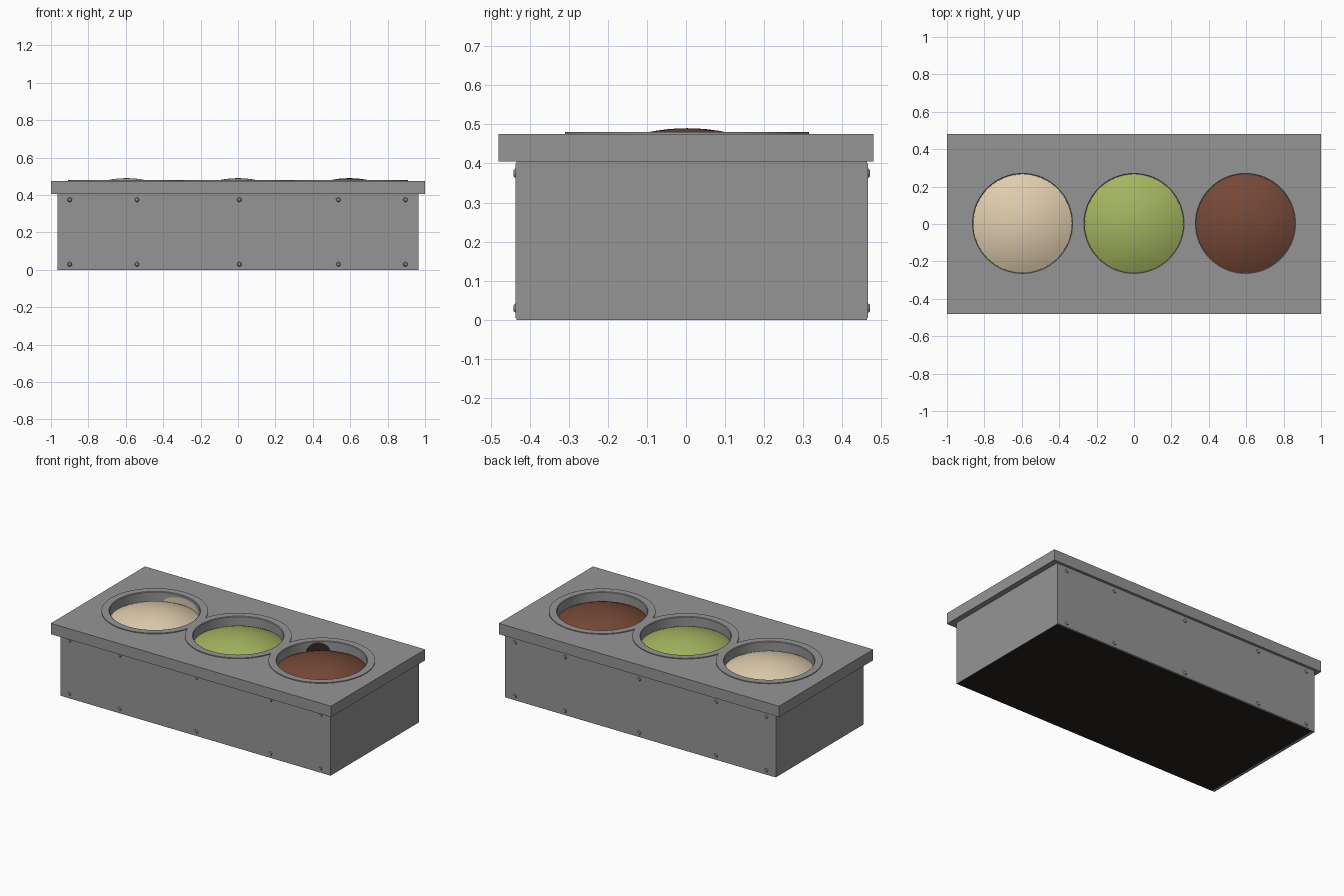
import bpy, bmesh, math
from mathutils import Matrix

if "Cube" in bpy.data.objects:
    bpy.data.objects.remove(bpy.data.objects["Cube"])


def material(name, rgb):
    m = bpy.data.materials.new(name)
    m.diffuse_color = (*rgb, 1)
    m.use_nodes = True
    m.node_tree.nodes["Principled BSDF"].inputs["Base Color"].default_value = m.diffuse_color
    return m


STEEL = material("steel grey", (0.30, 0.30, 0.30))
DARK = material("dark underside", (0.020, 0.016, 0.012))
CREAM = material("cream food", (0.74, 0.61, 0.42))
GREEN = material("green food", (0.37, 0.46, 0.115))
BROWN = material("brown food", (0.18, 0.066, 0.038))
DARK_BROWN = material("dark brown food", (0.04, 0.02, 0.014))


def finish(bm, name, mat, smooth=None):
    bmesh.ops.recalc_face_normals(bm, faces=bm.faces[:])
    me = bpy.data.meshes.new(name)
    bm.to_mesh(me)
    bm.free()
    me.materials.append(mat)
    ob = bpy.data.objects.new(name, me)
    bpy.context.collection.objects.link(ob)
    if smooth:
        bpy.context.view_layer.objects.active = ob
        ob.select_set(True)
        bpy.ops.object.shade_smooth_by_angle(angle=math.radians(smooth))
        ob.select_set(False)
    return ob


def box(name, lo, hi, mat):
    bm = bmesh.new()
    size = [b - a for a, b in zip(lo, hi)]
    mid = [(a + b) / 2 for a, b in zip(lo, hi)]
    bmesh.ops.create_cube(bm, size=1, matrix=Matrix.Translation(mid) @ Matrix.Diagonal((*size, 1)))
    return finish(bm, name, mat)


def lathe(name, profile, x, mat, y=0.003, n=64):
    bm = bmesh.new()
    vs = [bm.verts.new((r, 0, z)) for r, z in profile]
    es = [bm.edges.new(p) for p in zip(vs, vs[1:])]
    bmesh.ops.spin(bm, geom=vs + es, cent=(0, 0, 0), axis=(0, 0, 1), angle=2 * math.pi, steps=n)
    bmesh.ops.remove_doubles(bm, verts=bm.verts[:], dist=1e-5)
    bmesh.ops.translate(bm, verts=bm.verts[:], vec=(x, y, 0))
    return finish(bm, name, mat, 30)


# Cabinet body, with front and back panels leaving a seam at the left end
box("cabinet_body", (-0.965, -0.433, 0), (0.965, 0.463, 0.407), STEEL)
box("front_panel", (-0.925, -0.436, 0.004), (0.965, -0.43, 0.40), STEEL)
box("back_panel", (-0.925, 0.46, 0.004), (0.965, 0.466, 0.40), STEEL)
box("bottom_plate", (-0.945, -0.432, -0.001), (0.962, 0.462, 0.003), DARK)

# Counter top with three round openings
top = box("counter_top", (-1, -0.48, 0.405), (1, 0.48, 0.475), STEEL)
WELLS = [("cream", -0.596, CREAM), ("green", 0.0, GREEN), ("brown", 0.596, BROWN)]
for label, x, mat in WELLS:
    bm = bmesh.new()
    bmesh.ops.create_cone(bm, cap_ends=True, segments=64, radius1=0.28, radius2=0.28, depth=0.4,
                          matrix=Matrix.Translation((x, 0.003, 0.44)))
    cutter = finish(bm, label + "_hole_cutter", STEEL)
    cutter.hide_render = True
    cutter.hide_set(True)
    for target in (top, bpy.data.objects["cabinet_body"]):
        mod = target.modifiers.new("hole", 'BOOLEAN')
        mod.object = cutter
        mod.operation = 'DIFFERENCE'
        mod.solver = 'EXACT'

    # Pot with flat rim, closed wall and base
    lathe(label + "_pot", [(0.282, 0.474), (0.312, 0.474), (0.312, 0.480), (0.268, 0.480),
                           (0.264, 0.477), (0.264, 0.26), (0, 0.26)], x, STEEL)
    # Domed food surface
    dome = [(0.2635 * i / 10, 0.49 - 0.07 * (i / 10) ** 2) for i in range(11)]
    lathe(label + "_food", dome, x, mat)


# Food smears clinging to the pot walls
def smear(name, x, a0, a1, height, mat, n=16):
    bm = bmesh.new()
    rows = []
    for i in range(n + 1):
        a = math.radians(a0 + (a1 - a0) * i / n)
        h = 0.42 + height * math.sin(math.pi * i / n) ** 0.5 if 0 < i < n else 0.421
        p = (x + 0.262 * math.cos(a), 0.003 + 0.262 * math.sin(a))
        rows.append((bm.verts.new((*p, 0.415)), bm.verts.new((*p, h))))
    for a, b in zip(rows, rows[1:]):
        bm.faces.new((a[0], b[0], b[1], a[1]))
    finish(bm, name, mat, 30)


smear("cream_smear", -0.596, 45, 115, 0.045, CREAM)
smear("brown_smear", 0.596, 114, 146, 0.052, DARK_BROWN)

# Domed screws along front and back panels
for side, y, sgn in (("front", -0.436, -1), ("back", 0.466, 1)):
    for i, x in enumerate((-0.9, -0.54, 0.007, 0.537, 0.895)):
        for level, z in (("lower", 0.03), ("upper", 0.375)):
            bm = bmesh.new()
            bmesh.ops.create_cone(bm, cap_ends=True, segments=16, radius1=0.013, radius2=0.008, depth=0.006,
                                  matrix=Matrix.Translation((x, y + sgn * 0.002, z))
                                  @ Matrix.Rotation(-sgn * math.pi / 2, 4, 'X'))
            finish(bm, f"{side}_{level}_screw_{i + 1}", STEEL, 30)
